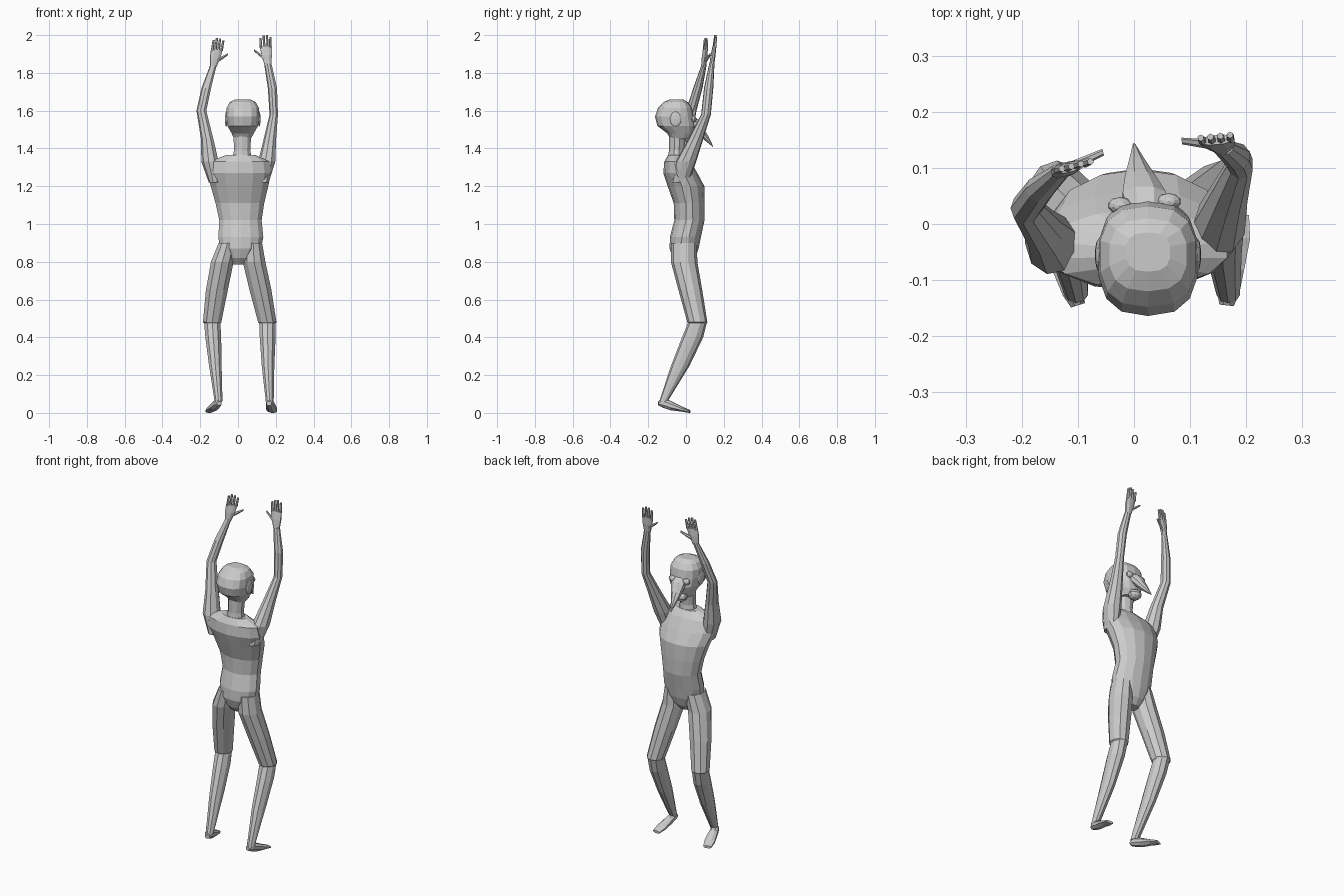
import bpy, bmesh, math
from mathutils import Vector

X, Y, Z = Vector((1, 0, 0)), Vector((0, 1, 0)), Vector((0, 0, 1))


def loft(name, rings, n=10, u=X, v=Y, power=2.0):
    """Skin of rings (x, y, z, radius along u, radius along v), flat shaded."""
    bm = bmesh.new()
    u, v = Vector(u).normalized(), Vector(v).normalized()
    loops = []
    for x, y, z, a, b in rings:
        loop = []
        for i in range(n):
            t = 2 * math.pi * (i + 0.5) / n
            c, s = math.cos(t), math.sin(t)
            c = math.copysign(abs(c) ** (2 / power), c)
            s = math.copysign(abs(s) ** (2 / power), s)
            loop.append(bm.verts.new(Vector((x, y, z)) + u * a * c + v * b * s))
        loops.append(loop)
    for p, q in zip(loops, loops[1:]):
        for i in range(n):
            j = (i + 1) % n
            bm.faces.new((p[i], p[j], q[j], q[i]))
    bm.faces.new(loops[0])
    bm.faces.new(loops[-1])
    bmesh.ops.recalc_face_normals(bm, faces=bm.faces)
    me = bpy.data.meshes.new(name)
    bm.to_mesh(me)
    bm.free()
    ob = bpy.data.objects.new(name, me)
    bpy.context.collection.objects.link(ob)
    return ob


def ball(name, loc, scale, rot=(0, 0, 0)):
    bpy.ops.mesh.primitive_uv_sphere_add(segments=10, ring_count=6, location=loc, rotation=rot)
    ob = bpy.context.object
    ob.name, ob.scale = name, scale


# Torso, with the belly forward and the upper back rounded
loft("torso", [
    (0.005, -0.01, 0.785, 0.035, 0.03), (0.01, -0.01, 0.82, 0.07, 0.06),
    (0.013, -0.01, 0.87, 0.112, 0.077), (0.015, -0.003, 0.93, 0.122, 0.082),
    (0.013, 0.018, 1.02, 0.115, 0.08), (0.01, 0.017, 1.11, 0.132, 0.082),
    (0.008, 0.0, 1.2, 0.156, 0.097), (0.005, -0.03, 1.27, 0.175, 0.09),
    (0.005, -0.045, 1.33, 0.165, 0.07), (0.015, -0.05, 1.365, 0.08, 0.045)], 14)
loft("neck", [(0.02, -0.05, 1.32, 0.06, 0.05), (0.022, -0.05, 1.39, 0.045, 0.04),
              (0.023, -0.045, 1.48, 0.05, 0.045)])

# Head: boxy skull, beak-like nose, chin, eyes, ears
loft("head", [
    (0.023, -0.03, 1.45, 0.045, 0.05), (0.025, -0.03, 1.48, 0.06, 0.07),
    (0.025, -0.052, 1.52, 0.083, 0.1), (0.025, -0.062, 1.57, 0.09, 0.102),
    (0.025, -0.058, 1.615, 0.087, 0.09), (0.025, -0.055, 1.645, 0.07, 0.065),
    (0.025, -0.05, 1.66, 0.04, 0.035)], 14, power=2.6)
loft("beak", [(0.022, 0.015, 1.565, 0.035, 0.02), (0.018, 0.05, 1.53, 0.042, 0.03),
              (0.011, 0.08, 1.49, 0.03, 0.024), (0.005, 0.112, 1.45, 0.015, 0.015),
              (0.0, 0.143, 1.41, 0.002, 0.002)], 8, X, (0.05, 0.6, 0.8))
ball("chin", (0.016, 0.025, 1.455), (0.038, 0.036, 0.028))
for x, y in ((-0.025, 0.033), (0.062, 0.04)):
    ball("eye", (x, y, 1.555), (0.022, 0.015, 0.018))
for x in (-0.062, 0.112):
    ball("ear", (x, -0.055, 1.555), (0.008, 0.03, 0.04))

# Legs, bent at the knee
profile = [(0.9, -0.01, 0.05, 0.068), (0.8, -0.01, 0.063, 0.07), (0.65, 0.023, 0.061, 0.063),
           (0.48, 0.06, 0.051, 0.053), (0.475, 0.06, 0.045, 0.05), (0.4, 0.035, 0.044, 0.056),
           (0.25, -0.03, 0.035, 0.049), (0.06, -0.12, 0.022, 0.022)]
for side, xs in (("left", (-0.055, -0.083, -0.112, -0.137, -0.136, -0.131, -0.12, -0.103)),
                 ("right", (0.08, 0.085, 0.119, 0.155, 0.155, 0.157, 0.159, 0.168))):
    loft(side + "_leg", [(x, y, z, a, b) for x, (z, y, a, b) in zip(xs, profile)], 10)

# Feet, heels slightly raised
for side, heel, toe in (("left", (-0.1, -0.145), (-0.152, 0.018)),
                        ("right", (0.165, -0.145), (0.183, 0.018))):
    h, t = Vector((*heel, 0)), Vector((*toe, 0))
    rings = []
    for f, z, a, b in ((0, 0.05, 0.014, 0.012), (0.15, 0.052, 0.022, 0.026),
                       (0.4, 0.038, 0.026, 0.026), (0.75, 0.02, 0.031, 0.014),
                       (1, 0.008, 0.024, 0.008)):
        p = h.lerp(t, f)
        rings.append((p.x, p.y, z, a, b))
    loft(side + "_foot", rings, 8, (t - h).cross(Z), Z)

# Raised arms
loft("left_arm", [
    (-0.125, -0.04, 1.22, 0.03, 0.045), (-0.147, -0.035, 1.33, 0.047, 0.055),
    (-0.162, -0.012, 1.45, 0.034, 0.042), (-0.193, 0.028, 1.6, 0.027, 0.028),
    (-0.167, 0.063, 1.72, 0.026, 0.025), (-0.13, 0.095, 1.84, 0.018, 0.014)], 9)
loft("right_arm", [
    (0.135, -0.03, 1.22, 0.03, 0.045), (0.153, 0.0, 1.33, 0.047, 0.055),
    (0.17, 0.052, 1.45, 0.034, 0.04), (0.19, 0.106, 1.58, 0.023, 0.026),
    (0.183, 0.12, 1.72, 0.025, 0.025), (0.158, 0.137, 1.85, 0.02, 0.014)], 9)

# Hands: flat palm, four fingers and a thumb pointing inwards
for side, wrist, knuckle, across, tip, thumb in (
        ("left", (-0.131, 0.093, 1.83), (-0.112, 0.102, 1.925), (1, 0.25, 0),
         (-0.103, 0.105, 1.985), (-0.055, 0.128, 1.898)),
        ("right", (0.158, 0.136, 1.84), (0.147, 0.15, 1.94), (-1, -0.1, 0),
         (0.145, 0.156, 2.0), (0.085, 0.148, 1.92))):
    w, k, a, t, th = (Vector(p) for p in (wrist, knuckle, across, tip, thumb))
    a.normalize()
    out = a.cross(Z)
    m = w.lerp(k, 0.55)
    loft(side + "_palm", [(*w, 0.018, 0.013), (*m, 0.03, 0.013), (*k, 0.034, 0.009)], 8, a, out)
    for i, short in enumerate((0.01, 0, 0.003, 0.014)):
        off = a * (i - 1.5) * 0.0175
        p, q = k + off * 0.95 - Z * 0.008, t + off - Z * short
        loft(side + "_finger", [(*p, 0.008, 0.008), (*q, 0.006, 0.006)], 6, a, out)
    base = w.lerp(k, 0.25)
    loft(side + "_thumb", [(*base, 0.013, 0.01), (*base.lerp(th, 0.5), 0.01, 0.008),
                           (*th, 0.006, 0.006)], 6, Z, out)
